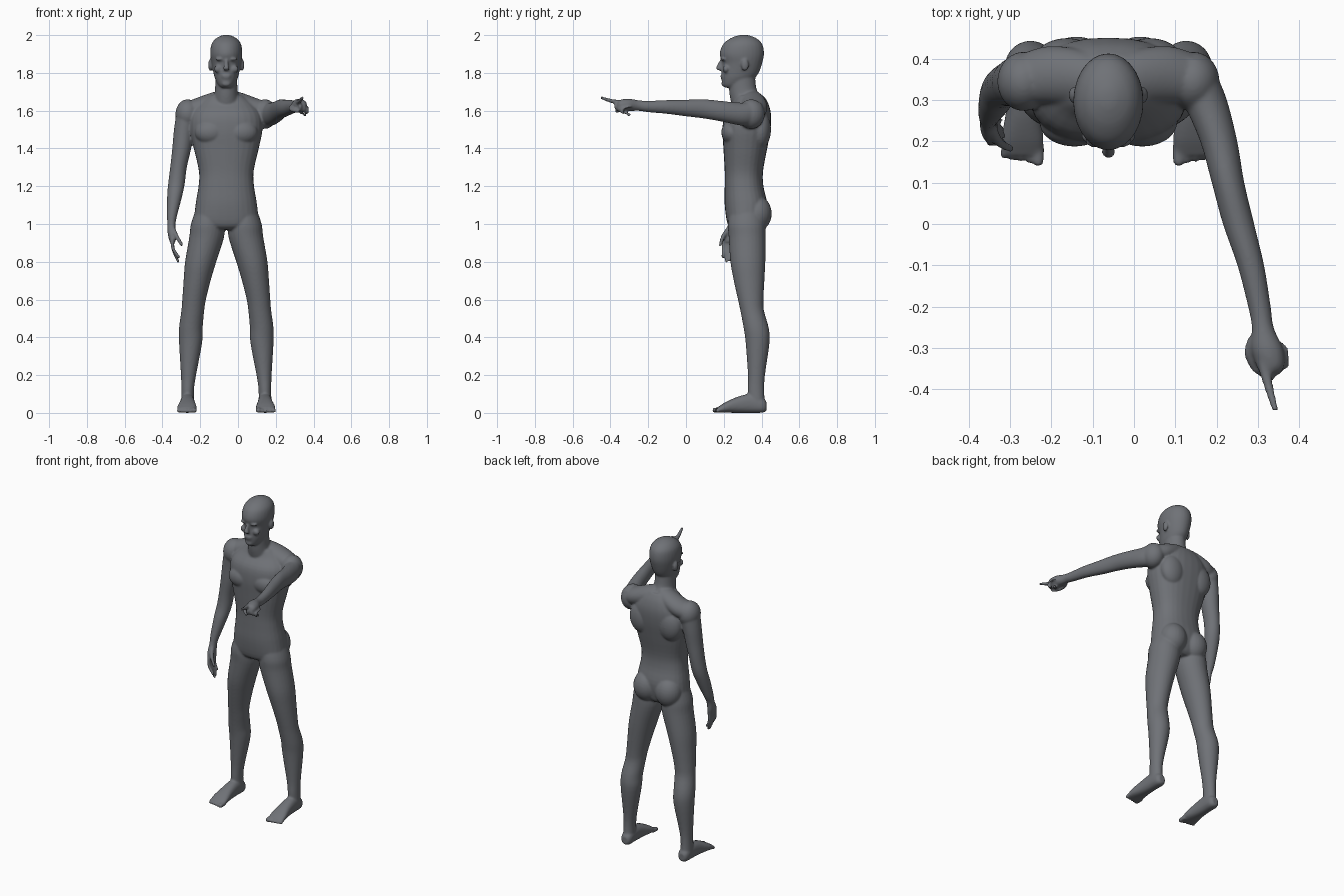
import bpy, bmesh, math
from mathutils import Vector, Matrix

CX = -0.062                       # symmetry plane of torso, head and legs
X, Y, Z = Vector((1, 0, 0)), Vector((0, 1, 0)), Vector((0, 0, 1))
bm = bmesh.new()


def spline(rows, steps=4):
    """Catmull-Rom resampling of rows of equal length."""
    out = []
    for i in range(len(rows) - 1):
        a, b, c, d = (rows[min(max(i + k, 0), len(rows) - 1)] for k in (-1, 0, 1, 2))
        for s in range(steps):
            t = s / steps
            out.append([0.5 * (2 * q + (r - p) * t + (2 * p - 5 * q + 4 * r - w) * t * t
                               + (3 * q - p - 3 * r + w) * t ** 3)
                        for p, q, r, w in zip(a, b, c, d)])
    return out + [list(rows[-1])]


def loft(rows, u, v, power=1.0, n=28):
    """Closed tube through rows of (x, y, z, radius_u, radius_v)."""
    rings = []
    for x, y, z, ru, rv in spline(rows):
        ring = []
        for k in range(n):
            c, s = math.cos(math.tau * k / n), math.sin(math.tau * k / n)
            c, s = (math.copysign(abs(w) ** power, w) for w in (c, s))
            ring.append(bm.verts.new(Vector((x, y, z)) + u * ru * c + v * rv * s))
        rings.append(ring)
    for r0, r1 in zip(rings, rings[1:]):
        for k in range(n):
            bm.faces.new((r0[k], r0[k - 1], r1[k - 1], r1[k]))
    bm.faces.new(rings[0])
    bm.faces.new(rings[-1][::-1])


def ball(center, radii):
    m = Matrix.Translation(center) @ Matrix.Diagonal((*radii, 1))
    bmesh.ops.create_uvsphere(bm, u_segments=24, v_segments=16, radius=1, matrix=m)


def digit(points, r0, r1):
    """Rounded finger or toe along a few points."""
    t = (Vector(points[-1]) - Vector(points[0])).normalized()
    u = t.orthogonal().normalized()
    n = len(points) - 1
    loft([(*p, r0 + (r1 - r0) * i / n, r0 + (r1 - r0) * i / n)
          for i, p in enumerate(points)], u, t.cross(u), n=12)
    ball(points[-1], (r1,) * 3)


def upright(rows, power=1.0):
    """Vertical loft from rows of (z, x0, x1, y0, y1)."""
    loft([((a + b) / 2, (c + d) / 2, z, (b - a) / 2, (d - c) / 2)
          for z, a, b, c, d in rows], X, Y, power)


def centred(rows, power=1.0):
    """Vertical loft from rows of (z, half width, y0, y1)."""
    upright([(z, CX - w, CX + w, c, d) for z, w, c, d in rows], power)


# Torso and neck
centred([(0.97, .09, .25, .39), (1.0, .165, .22, .415), (1.1, .163, .205, .43),
         (1.2, .147, .205, .41), (1.28, .145, .205, .408), (1.4, .172, .198, .43),
         (1.5, .192, .193, .447), (1.58, .185, .205, .45), (1.64, .14, .25, .435),
         (1.68, .09, .265, .41)], 0.85)
centred([(1.6, .08, .25, .43), (1.66, .07, .235, .41), (1.71, .06, .228, .375),
         (1.79, .057, .225, .365)])

# Head, nose, lips, brow and chin
centred([(1.722, .025, .205, .26), (1.737, .043, .193, .31), (1.77, .06, .188, .36),
         (1.80, .068, .188, .385), (1.85, .078, .192, .403), (1.90, .085, .178, .413),
         (1.95, .079, .195, .405), (1.98, .058, .23, .378), (1.995, .032, .265, .345),
         (2.001, .012, .29, .32)])
loft([(CX, .192, 1.872, .009, .01), (CX, .18, 1.845, .011, .013),
      (CX, .174, 1.822, .017, .015), (CX, .186, 1.812, .012, .008)], X, Y)
ball((CX, .193, 1.785), (.026, .012, .006))
ball((CX, .194, 1.774), (.023, .011, .006))
ball((CX, .203, 1.742), (.024, .016, .015))

for s in (-1, 1):
    def mx(d, side=s):
        return CX + side * d
    # Brow, cheek and ear
    ball((mx(.032), .2, 1.873), (.026, .016, .009))
    ball((mx(.043), .212, 1.82), (.022, .018, .02))
    ball((mx(.084), .312, 1.842), (.012, .02, .032))
    # Shoulder slope, shoulder, chest and buttock
    loft([(mx(.215), .35, 1.595, .06, .05), (mx(.15), .36, 1.612, .07, .058),
          (mx(.08), .355, 1.635, .07, .06), (mx(.02), .345, 1.66, .06, .05)], Y, Z)
    ball((mx(.205), .345, 1.582), (.064, .072, .078))
    ball((mx(.082), .245, 1.485), (.085, .058, .065))
    ball((mx(.1), .395, 1.5), (.08, .055, .1))
    ball((mx(.077), .374, 1.055), (.083, .08, .095))
    # Leg
    leg = [(1.08, .01, .16, .235, .41), (1.0, .01, .187, .222, .42),
           (.93, .012, .196, .226, .422), (.8, .053, .218, .235, .42),
           (.7, .083, .226, .253, .415), (.6, .108, .233, .275, .41),
           (.54, .117, .238, .288, .413), (.45, .125, .25, .305, .438),
           (.37, .128, .25, .316, .442), (.2, .160, .24, .328, .418),
           (.12, .171, .238, .327, .414), (.04, .17, .24, .33, .418)]
    upright([(z, *sorted((mx(a), mx(b))), c, d) for z, a, b, c, d in leg])
    # Foot and toes
    loft([(mx(.204), .426, .035, .02, .024), (mx(.204), .405, .04, .034, .039),
          (mx(.205), .34, .05, .037, .05), (mx(.206), .27, .042, .042, .042),
          (mx(.208), .21, .029, .051, .028), (mx(.209), .175, .018, .05, .017),
          (mx(.21), .165, .015, .046, .013)], X, Z, 0.85)
    for i in range(5):
        x, r = .168 + .0205 * i, (.014 if i == 0 else .0105)
        digit([(mx(x), .19, .017), (mx(x + .001), .17, .016),
               (mx(x + .002), .153 + .0035 * i, r)], r, r)

# Lowered arm and palm
loft([(-.265, .345, 1.61, .058, .066), (-.285, .345, 1.5, .054, .06),
      (-.298, .34, 1.4, .05, .055), (-.315, .335, 1.3, .044, .05),
      (-.325, .325, 1.22, .044, .047), (-.335, .303, 1.15, .04, .044),
      (-.349, .27, 1.05, .028, .034), (-.352, .252, 1.0, .021, .028),
      (-.351, .236, .95, .021, .037), (-.346, .228, .905, .016, .037)], X, Y)
# Lowered fingers and thumb
for i in range(4):
    y, tip = .257 - .019 * i, (.835, .81, .802, .825)[i]
    digit([(-.347, y, .92), (-.344, y - .003, .87),
           (-.325 + .004 * i, y - .006, tip)], .011, .008)
digit([(-.345, .228, .975), (-.325, .197, .935), (-.298, .182, .89)], .014, .009)

# Pointing arm
arm = [(.40, .10, .18, 1.55, 1.64), (.36, .095, .2, 1.525, 1.65), (.3, .117, .225, 1.52, 1.642),
       (.2, .16, .25, 1.54, 1.65), (.1, .188, .267, 1.558, 1.66), (0, .215, .291, 1.57, 1.658),
       (-.1, .25, .315, 1.583, 1.656), (-.2, .276, .331, 1.592, 1.652),
       (-.25, .285, .338, 1.599, 1.655), (-.3, .284, .36, 1.598, 1.663),
       (-.34, .295, .365, 1.60, 1.66), (-.36, .305, .355, 1.61, 1.65)]
loft([((a + b) / 2, y, (c + d) / 2, (b - a) / 2, (d - c) / 2) for y, a, b, c, d in arm], X, Z)
# Pointing finger, curled fingers and thumb
digit([(.312, -.335, 1.642), (.325, -.39, 1.65), (.341, -.447, 1.668)], .015, .008)
for i in range(3):
    x, y, z = .33 + .018 * i, -.352 + .015 * i, 1.64 - .01 * i
    digit([(x, y + .03, z), (x, y - .014, z - .008), (x - .004, y - .012, z - .035),
           (x - .012, y + .02, z - .041)], .012, .010)
digit([(.29, -.27, 1.62), (.279, -.31, 1.612), (.295, -.35, 1.602), (.316, -.366, 1.598)], .014, .01)

# Fuse everything into one smooth skin
bmesh.ops.recalc_face_normals(bm, faces=bm.faces)
mesh = bpy.data.meshes.new("human_figure")
bm.to_mesh(mesh)
bm.free()
body = bpy.data.objects.new("human_figure", mesh)
bpy.context.collection.objects.link(body)

grey = bpy.data.materials.new("slate_grey")
grey.diffuse_color = (0.16, 0.168, 0.184, 1)
mesh.materials.append(grey)

remesh = body.modifiers.new("fuse", 'REMESH')
remesh.mode = 'VOXEL'
remesh.voxel_size = 0.006
remesh.use_smooth_shade = True
relax = body.modifiers.new("relax", 'SMOOTH')
relax.factor = 0.5
relax.iterations = 5
